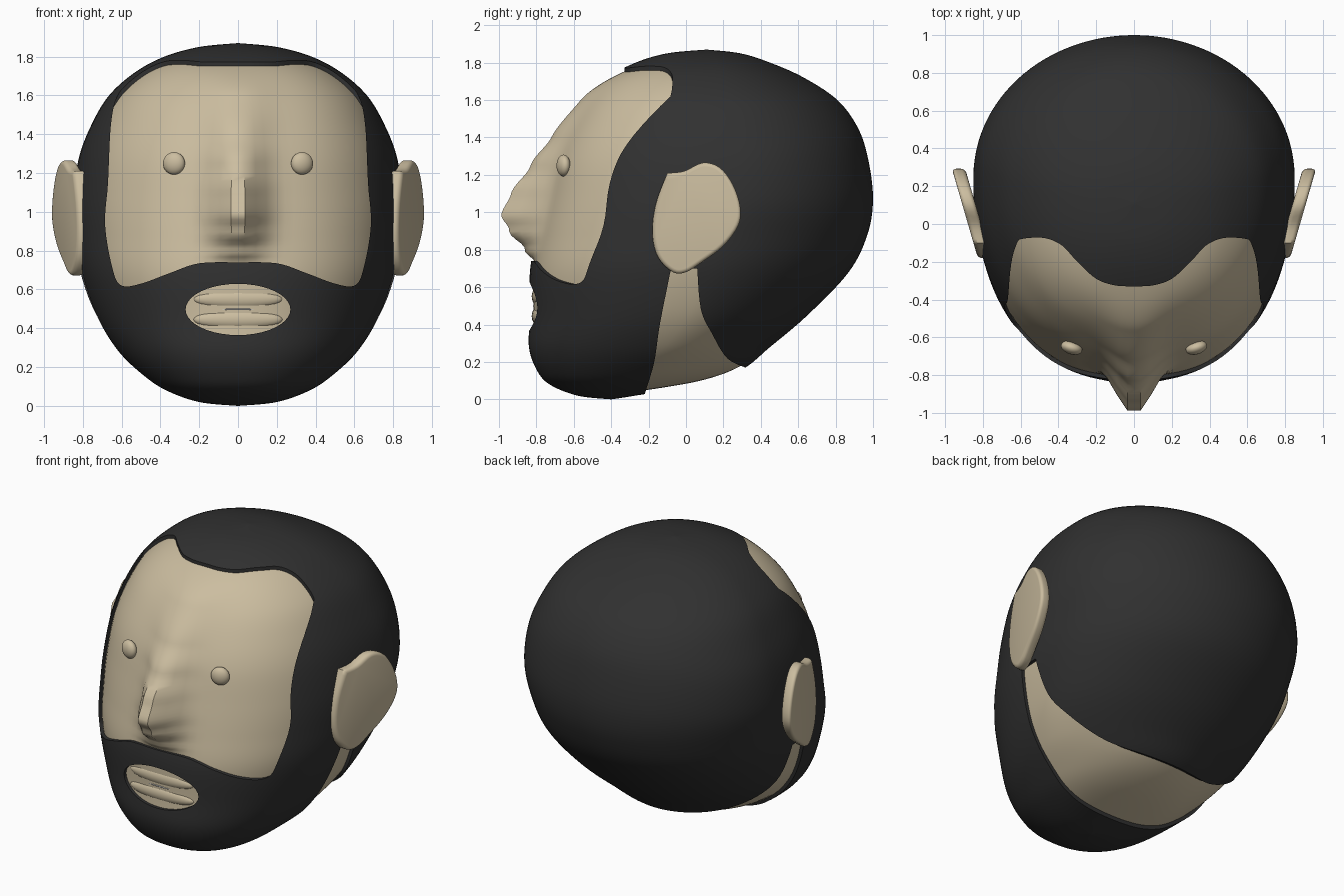
import bpy, bmesh, math
from mathutils import Vector, Matrix

if "Cube" in bpy.data.objects:
    bpy.data.objects.remove(bpy.data.objects["Cube"])


def material(name, rgb):
    m = bpy.data.materials.new(name)
    m.diffuse_color = (*rgb, 1)
    m.use_nodes = True
    m.node_tree.nodes["Principled BSDF"].inputs["Base Color"].default_value = m.diffuse_color
    return m


SKIN = material("skin", (0.60, 0.51, 0.35))
HAIR = material("hair", (0.03, 0.03, 0.03))


def finish(name, bm, mat=None, angle=40):
    bmesh.ops.recalc_face_normals(bm, faces=bm.faces)
    me = bpy.data.meshes.new(name)
    bm.to_mesh(me)
    bm.free()
    ob = bpy.data.objects.new(name, me)
    bpy.context.collection.objects.link(ob)
    if mat:
        me.materials.append(mat)
    smooth(ob, angle)
    return ob


def smooth(ob, angle=40):
    bpy.ops.object.select_all(action='DESELECT')
    ob.select_set(True)
    bpy.context.view_layer.objects.active = ob
    bpy.ops.object.shade_smooth_by_angle(angle=math.radians(angle))


def spline(pts, t):
    """Catmull-Rom through a list of tuples, t in 0..len-1."""
    i = min(int(t), len(pts) - 2)
    f = t - i
    p = [Vector(pts[min(max(i + k, 0), len(pts) - 1)]) for k in (-1, 0, 1, 2)]
    return 0.5 * (2 * p[1] + (p[2] - p[0]) * f + (2 * p[0] - 5 * p[1] + 4 * p[2] - p[3]) * f * f
                  + (3 * p[1] - p[0] - 3 * p[2] + p[3]) * f ** 3)


def lerp_table(table, z):
    for (z0, a), (z1, b) in zip(table, table[1:]):
        if z0 <= z <= z1:
            f = (z - z0) / (z1 - z0)
            return a + (b - a) * f * f * (3 - 2 * f)
    return 0


# head cross-sections: z, front y, back y, half width, y of the widest point
SECTIONS = [
    (0.00, -0.40, -0.40, 0.00, -0.40), (0.02, -0.58, -0.27, 0.20, -0.40),
    (0.08, -0.73, 0.08, 0.37, -0.33), (0.16, -0.80, 0.30, 0.49, -0.25),
    (0.28, -0.84, 0.45, 0.615, -0.12), (0.45, -0.835, 0.65, 0.725, 0.0),
    (0.68, -0.835, 0.87, 0.81, 0.10), (0.88, -0.80, 0.97, 0.84, 0.18),
    (1.07, -0.76, 1.00, 0.85, 0.25), (1.28, -0.71, 0.975, 0.82, 0.27),
    (1.45, -0.635, 0.92, 0.755, 0.25), (1.60, -0.54, 0.81, 0.665, 0.22),
    (1.72, -0.42, 0.63, 0.53, 0.18), (1.80, -0.27, 0.45, 0.38, 0.15),
    (1.85, -0.10, 0.29, 0.20, 0.12), (1.87, 0.11, 0.11, 0.00, 0.11)]
# height of the brow-and-nose ridge: z, amount
RIDGE = [(0.73, 0), (0.80, 0.07), (0.90, 0.18), (0.99, 0.245), (1.10, 0.215), (1.25, 0.14),
         (1.40, 0.085), (1.60, 0.05), (1.78, 0)]


def spow(v, e):
    return math.copysign(abs(v) ** e, v)


def head(inset=0, ridge=False, n=112, sub=9):
    bm = bmesh.new()
    steps = (len(SECTIONS) - 1) * sub
    rings = []
    for j in range(1, steps):
        z, yf, yb, w, yw = spline(SECTIONS, j / sub)
        ring = []
        for k in range(n):
            a = 2 * math.pi * (k + 0.5) / n
            c, s = math.cos(a), math.sin(a)
            if s > 0:
                ring.append(bm.verts.new((w * c, yw + (yb - yw) * s, z)))
            else:
                e = 2 / 2.25
                ring.append(bm.verts.new((w * spow(c, e), yw + (yw - yf) * spow(s, e), z)))
        rings.append(ring)
    for r0, r1 in zip(rings, rings[1:]):
        for k in range(n):
            m = (k + 1) % n
            bm.faces.new((r0[k], r0[m], r1[m], r1[k]))
    for ring, sec in ((rings[0], SECTIONS[0]), (rings[-1], SECTIONS[-1])):
        tip = bm.verts.new((0, sec[1], sec[0]))
        for k in range(n):
            bm.faces.new((ring[k], ring[(k + 1) % n], tip))
    bmesh.ops.recalc_face_normals(bm, faces=bm.faces)
    bm.normal_update()
    for v, nrm in [(v, v.normal.copy()) for v in bm.verts]:
        v.co -= nrm * inset
    if ridge:
        for v in bm.verts:
            if v.co.y < 0:
                width = 0.125 if v.co.z < 1.2 else 0.125 + 0.08 * (v.co.z - 1.2)
                v.co.y -= lerp_table(RIDGE, v.co.z) * math.exp(-abs(v.co.x / width) ** 2.2)
    return bm


def prism(name, pts, depth, closed_mirror=False):
    """Outline of 3D points swept along depth; optionally mirrored in x first."""
    if closed_mirror:
        pts = pts + [(-x, y, z) for x, y, z in reversed(pts) if x > 0.001]
    bm = bmesh.new()
    f = bm.faces.new([bm.verts.new(p) for p in pts])
    new = bmesh.ops.extrude_face_region(bm, geom=[f])["geom"]
    bmesh.ops.translate(bm, verts=[g for g in new if isinstance(g, bmesh.types.BMVert)], vec=depth)
    ob = finish(name, bm)
    ob.hide_render = True
    return ob


def curve(pts, n=5):
    return [tuple(spline(pts, i / n)) for i in range((len(pts) - 1) * n + 1)]


def boolean(ob, cutter, op):
    m = ob.modifiers.new("cut", 'BOOLEAN')
    m.operation, m.object, m.solver = op, cutter, 'EXACT'
    bpy.context.view_layer.objects.active = ob
    bpy.ops.object.modifier_apply(modifier=m.name)
    bpy.data.objects.remove(cutter)


# skin: whole head with the nose ridge, just below the hair
finish("head_skin", head(0.02, True), SKIN)

# hair and beard: outer shell with windows for face, mouth and neck
hair = finish("hair_and_beard", head(), HAIR)
face = curve([(0, -2, 0.74), (0.2, -2, 0.735), (0.35, -2, 0.685), (0.5, -2, 0.63), (0.6, -2, 0.62),
              (0.645, -2, 0.70), (0.685, -2, 0.93), (0.67, -2, 1.15), (0.655, -2, 1.45),
              (0.62, -2, 1.60), (0.54, -2, 1.70), (0.44, -2, 1.78)]) + [(0.4, -2, 2.1), (0, -2, 2.1)]
face_cut = prism("face_cutter", face, (0, 3, 0), True)
line = curve([(0, -0.33, 0), (0.1, -0.325, 0), (0.2, -0.29, 0), (0.3, -0.20, 0), (0.38, -0.115, 0),
              (0.47, -0.075, 0), (0.57, -0.075, 0), (0.63, -0.09, 0)])
top = prism("hairline_cutter", line + [(1, -0.1, 0), (1, -1.5, 0), (0, -1.5, 0)], (0, 0, 3), True)
boolean(face_cut, top, 'INTERSECT')
boolean(hair, face_cut, 'DIFFERENCE')
mouth = [(0.27 * math.cos(a), -2, 0.497 + 0.132 * math.sin(a))
         for a in (2 * math.pi * i / 40 for i in range(40))]
boolean(hair, prism("mouth_cutter", mouth, (0, 1.8, 0)), 'DIFFERENCE')
neck = (curve([(-1.5, -0.08, 0.70), (-1.5, -0.14, 0.40), (-1.5, -0.17, 0.20), (-1.5, -0.22, 0.03)])
        + [(-1.5, -0.22, -0.2), (-1.5, 0.40, -0.2)]
        + curve([(-1.5, 0.33, 0.165), (-1.5, 0.22, 0.22), (-1.5, 0.14, 0.35), (-1.5, 0.08, 0.48),
                 (-1.5, 0.06, 0.70)]))
boolean(hair, prism("neck_cutter", neck, (3, 0, 0)), 'DIFFERENCE')
smooth(hair)


def ellipsoid(name, loc, size, turn=0, mat=SKIN):
    bm = bmesh.new()
    bmesh.ops.create_uvsphere(bm, u_segments=32, v_segments=16, radius=1)
    bm.transform(Matrix.Translation(loc) @ Matrix.Rotation(turn, 4, 'Z') @ Matrix.Diagonal((*size, 1)))
    return finish(name, bm, mat)


# lips with the teeth showing in the gap
ellipsoid("upper_lip", (0, -0.785, 0.55), (0.23, 0.04, 0.052))
ellipsoid("lower_lip", (0, -0.785, 0.445), (0.23, 0.04, 0.052))
ellipsoid("teeth", (0, -0.79, 0.498), (0.14, 0.028, 0.010), mat=None)

# ear outline in y, z; the plate leans outwards towards the back
EAR = [(-0.10, 1.21), (-0.01, 1.22), (0.09, 1.265), (0.18, 1.24), (0.25, 1.15), (0.29, 1.03),
       (0.28, 0.93), (0.20, 0.82), (0.08, 0.73), (0.0, 0.68), (-0.07, 0.68), (-0.15, 0.76),
       (-0.18, 0.89), (-0.16, 1.05), (-0.10, 1.21)]

for side, tag in ((1, "left"), (-1, "right")):
    # eyes
    ellipsoid(tag + "_eye", (side * 0.33, -0.655, 1.25), (0.058, 0.035, 0.058), side * 0.3)
    # ears
    bm = bmesh.new()
    outline = curve([(y, z) for y, z in EAR], 4)[:-1]
    f = bm.faces.new([bm.verts.new((side * (0.85 + 0.29 * (y + 0.1)), y, z)) for y, z in outline])
    new = bmesh.ops.extrude_face_region(bm, geom=[f])["geom"]
    bmesh.ops.translate(bm, verts=[g for g in new if isinstance(g, bmesh.types.BMVert)],
                        vec=(-side * 0.07, 0, 0))
    rims = [e for e in bm.edges if any(len(fc.verts) > 4 for fc in e.link_faces)]
    bmesh.ops.bevel(bm, geom=rims, offset=0.022, segments=4, profile=0.5, affect='EDGES')
    finish(tag + "_ear", bm, SKIN, 60)
